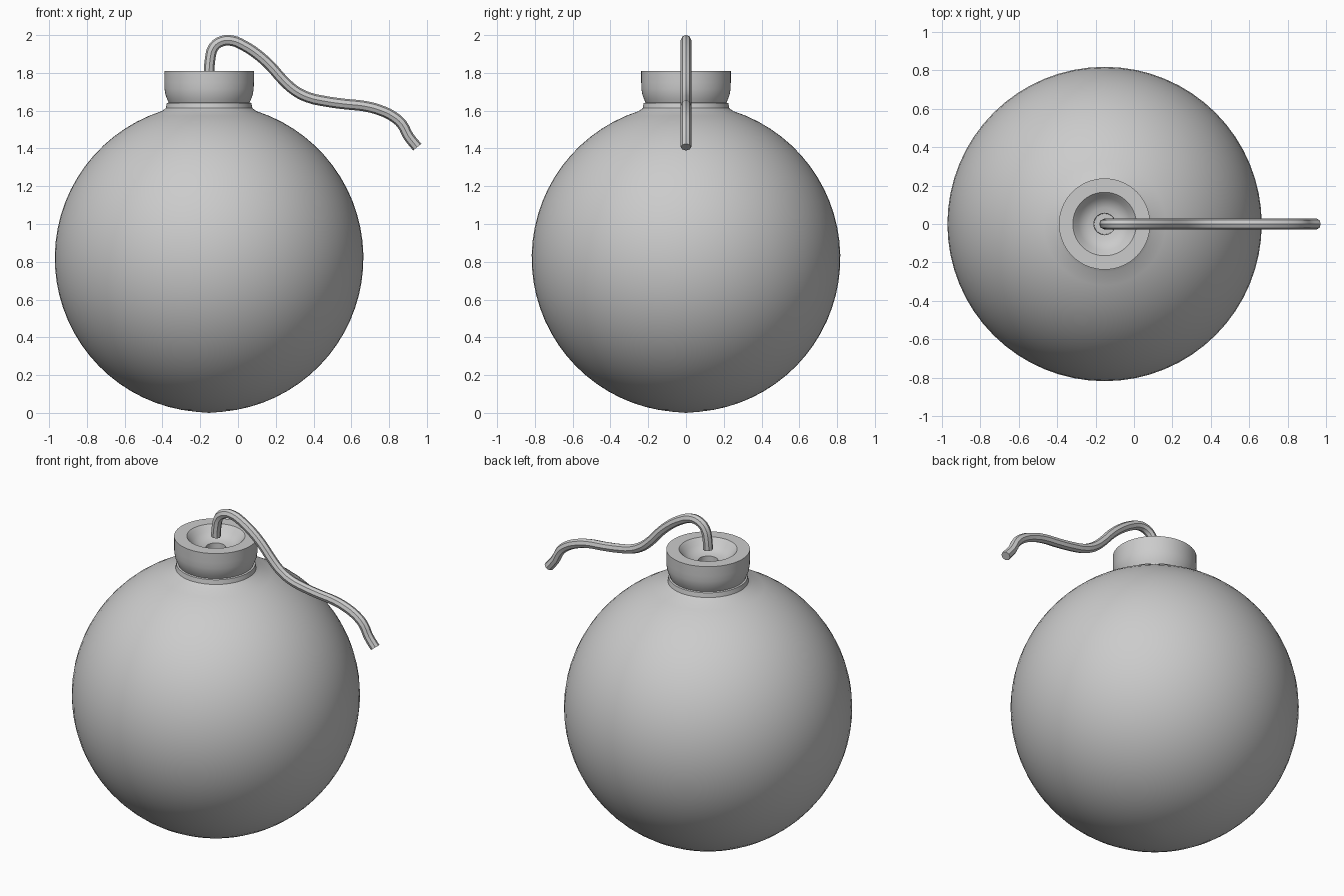
import bpy, math

if "Cube" in bpy.data.objects:
    bpy.data.objects.remove(bpy.data.objects["Cube"])

CX = -0.153          # axis of the round parts
R, CZ = 0.817, 0.82  # sphere radius and centre height


def smooth(obj, angle):
    bpy.ops.object.select_all(action='DESELECT')
    obj.select_set(True)
    bpy.context.view_layer.objects.active = obj
    bpy.ops.object.shade_smooth_by_angle(angle=math.radians(angle))


def lathe(name, profile, segs=64):
    """Spin a (radius, z) profile around the vertical axis at CX."""
    verts, rings, faces = [], [], []
    for r, z in profile:
        n = 1 if r < 1e-6 else segs
        rings.append([len(verts) + i for i in range(n)])
        verts += [(CX + r * math.cos(2 * math.pi * i / segs),
                   r * math.sin(2 * math.pi * i / segs), z) for i in range(n)]
    for a, b in zip(rings, rings[1:]):
        for i in range(segs):
            j = (i + 1) % segs
            quad = [a[i % len(a)], a[j % len(a)], b[j % len(b)], b[i % len(b)]]
            faces.append(list(dict.fromkeys(quad)))
    mesh = bpy.data.meshes.new(name)
    mesh.from_pydata(verts, [], faces)
    obj = bpy.data.objects.new(name, mesh)
    bpy.context.collection.objects.link(obj)
    smooth(obj, 35)
    return obj


# Round body: sphere arc from the bottom pole up to the neck, closed under the cap
end = math.pi - math.asin(0.25 / R)
arc = [(R * math.sin(end * i / 32), CZ - R * math.cos(end * i / 32)) for i in range(33)]
arc[0] = (0, 0.0)
lathe("body", arc + [(0.229, 1.613), (0.224, 1.64), (0.215, 1.643), (0, 1.643)])

# Cap: tapered collar with a dished top and a small fuse hole
lathe("cap", [(0, 1.64), (0.213, 1.64), (0.222, 1.66), (0.231, 1.685), (0.236, 1.715),
              (0.237, 1.75), (0.237, 1.81), (0.165, 1.81), (0.153, 1.798),
              (0.135, 1.775), (0.11, 1.755), (0.085, 1.745), (0.056, 1.74),
              (0.054, 1.66), (0, 1.66)])

# Fuse: bent eight-sided cord
path = [(-0.153, 1.808), (-0.148, 1.87), (-0.13, 1.935), (-0.085, 1.968), (-0.03, 1.97),
        (0.025, 1.948), (0.10, 1.90), (0.17, 1.838), (0.238, 1.762), (0.30, 1.707),
        (0.37, 1.671), (0.46, 1.65), (0.566, 1.635), (0.67, 1.624), (0.75, 1.603),
        (0.82, 1.57), (0.868, 1.528), (0.902, 1.465), (0.949, 1.407)]
curve = bpy.data.curves.new("fuse", 'CURVE')
curve.dimensions = '3D'
curve.bevel_depth = 0.028
curve.bevel_resolution = 2
curve.resolution_u = 3
curve.use_fill_caps = True
spline = curve.splines.new('BEZIER')
spline.bezier_points.add(len(path) - 1)
for p, (x, z) in zip(spline.bezier_points, path):
    p.co = (x, 0, z)
    p.handle_left_type = p.handle_right_type = 'AUTO'
fuse = bpy.data.objects.new("fuse", curve)
bpy.context.collection.objects.link(fuse)
bpy.ops.object.select_all(action='DESELECT')
fuse.select_set(True)
bpy.context.view_layer.objects.active = fuse
bpy.ops.object.convert(target='MESH')
smooth(bpy.context.view_layer.objects.active, 30)
